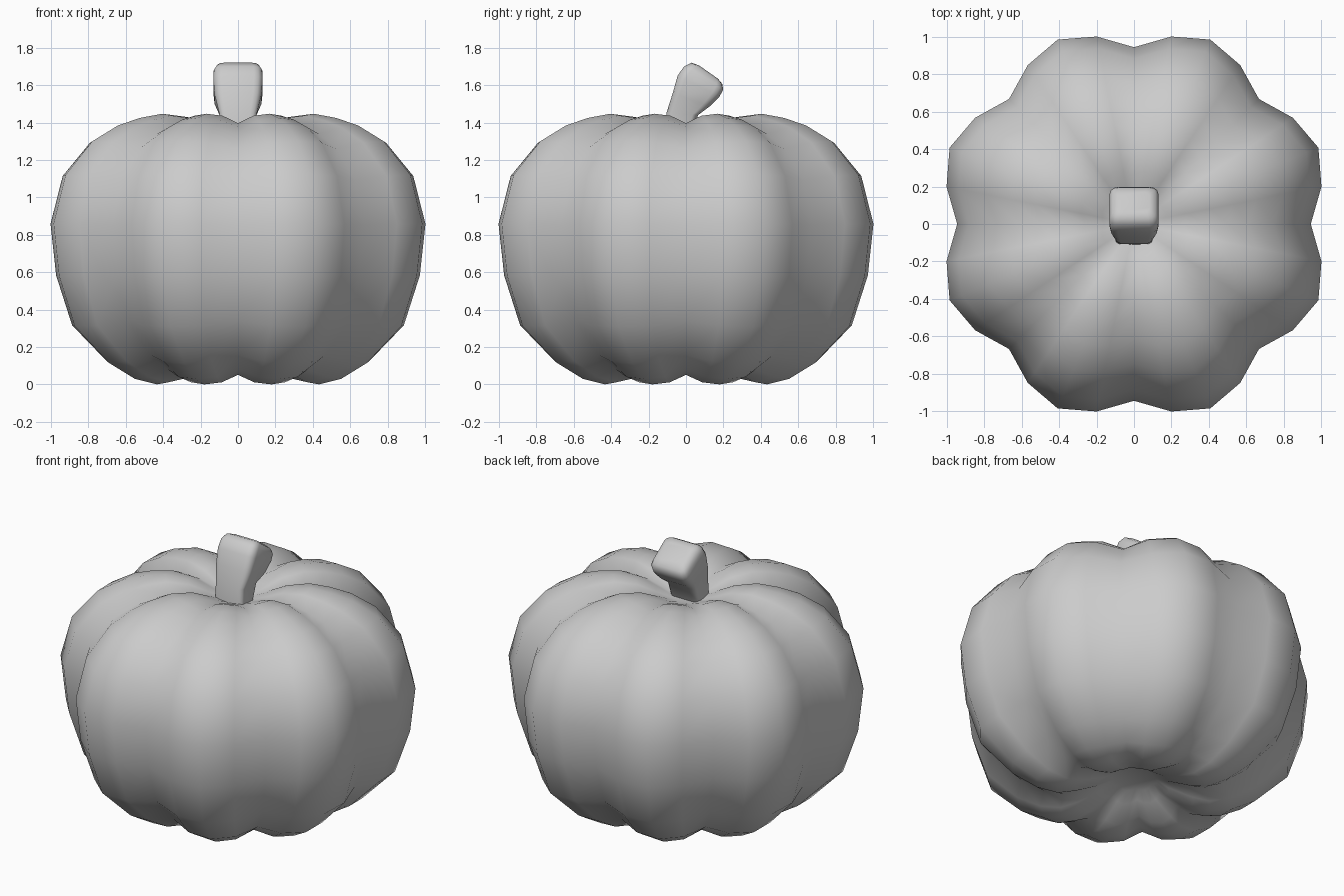
import bpy, bmesh, math

if "Cube" in bpy.data.objects:
    bpy.data.objects.remove(bpy.data.objects["Cube"])


def make_object(name, rings, smooth_angle):
    """Skin closed rings of points and cap both ends."""
    bm = bmesh.new()
    loops = [[bm.verts.new(p) for p in ring] for ring in rings]
    n = len(loops[0])
    for a, b in zip(loops, loops[1:]):
        for i in range(n):
            j = (i + 1) % n
            bm.faces.new((a[i], a[j], b[j], b[i]))
    bm.faces.new(list(reversed(loops[0])))
    bm.faces.new(loops[-1])
    bmesh.ops.recalc_face_normals(bm, faces=bm.faces)
    mesh = bpy.data.meshes.new(name)
    bm.to_mesh(mesh)
    bm.free()
    obj = bpy.data.objects.new(name, mesh)
    bpy.context.collection.objects.link(obj)
    bpy.ops.object.select_all(action='DESELECT')
    obj.select_set(True)
    bpy.context.view_layer.objects.active = obj
    bpy.ops.object.shade_smooth_by_angle(angle=math.radians(smooth_angle))
    return obj


# Pumpkin body: eight lobes, four segments per lobe
profile = [(0.13, 0.13), (0.20, 0.08), (0.34, 0.02), (0.44, 0.0), (0.56, 0.03),
           (0.70, 0.115), (0.885, 0.31), (0.97, 0.58), (1.0, 0.86),
           (0.935, 1.12), (0.79, 1.30), (0.65, 1.385), (0.53, 1.425),
           (0.41, 1.447), (0.28, 1.43), (0.17, 1.38), (0.08, 1.34)]
radial = [0.945, 1.022, 1.067, 1.022]
vertical = [0.93, 0.985, 1.0, 0.985]
mid = 0.725
body_rings = []
for r, z in profile:
    fade = min(1.0, max(0.0, (r - 0.08) / 0.25))
    ring = []
    for i in range(32):
        a = math.tau * i / 32
        rr = r * radial[i % 4]
        zz = mid + (z - mid) * (1 + (vertical[i % 4] - 1) * fade)
        ring.append((rr * math.cos(a), rr * math.sin(a), zz))
    body_rings.append(ring)
make_object("pumpkin_body", body_rings, 75)

# Stem: rounded square sections leaning back, as front (y, z), back (y, z), half width
sections = [((-0.11, 1.30), (0.01, 1.30), 0.10),
            ((-0.105, 1.45), (0.065, 1.44), 0.10),
            ((-0.07, 1.56), (0.125, 1.485), 0.125),
            ((-0.045, 1.65), (0.18, 1.54), 0.132),
            ((-0.01, 1.70), (0.198, 1.575), 0.13),
            ((0.03, 1.72), (0.195, 1.605), 0.115),
            ((0.07, 1.705), (0.17, 1.635), 0.085)]
stem_rings = []
for (fy, fz), (by, bz), w in sections:
    ring = []
    for q in range(4):
        for k in range(4):
            a = math.pi / 2 * (q + k / 3)
            c = math.pi / 2 * q + math.pi / 4
            u = 0.65 * math.copysign(1, math.cos(c)) + 0.35 * math.cos(a)
            v = 0.65 * math.copysign(1, math.sin(c)) + 0.35 * math.sin(a)
            t = (v + 1) / 2
            ring.append((u * w, fy + (by - fy) * t, fz + (bz - fz) * t))
    stem_rings.append(ring)
make_object("stem", stem_rings, 60)
